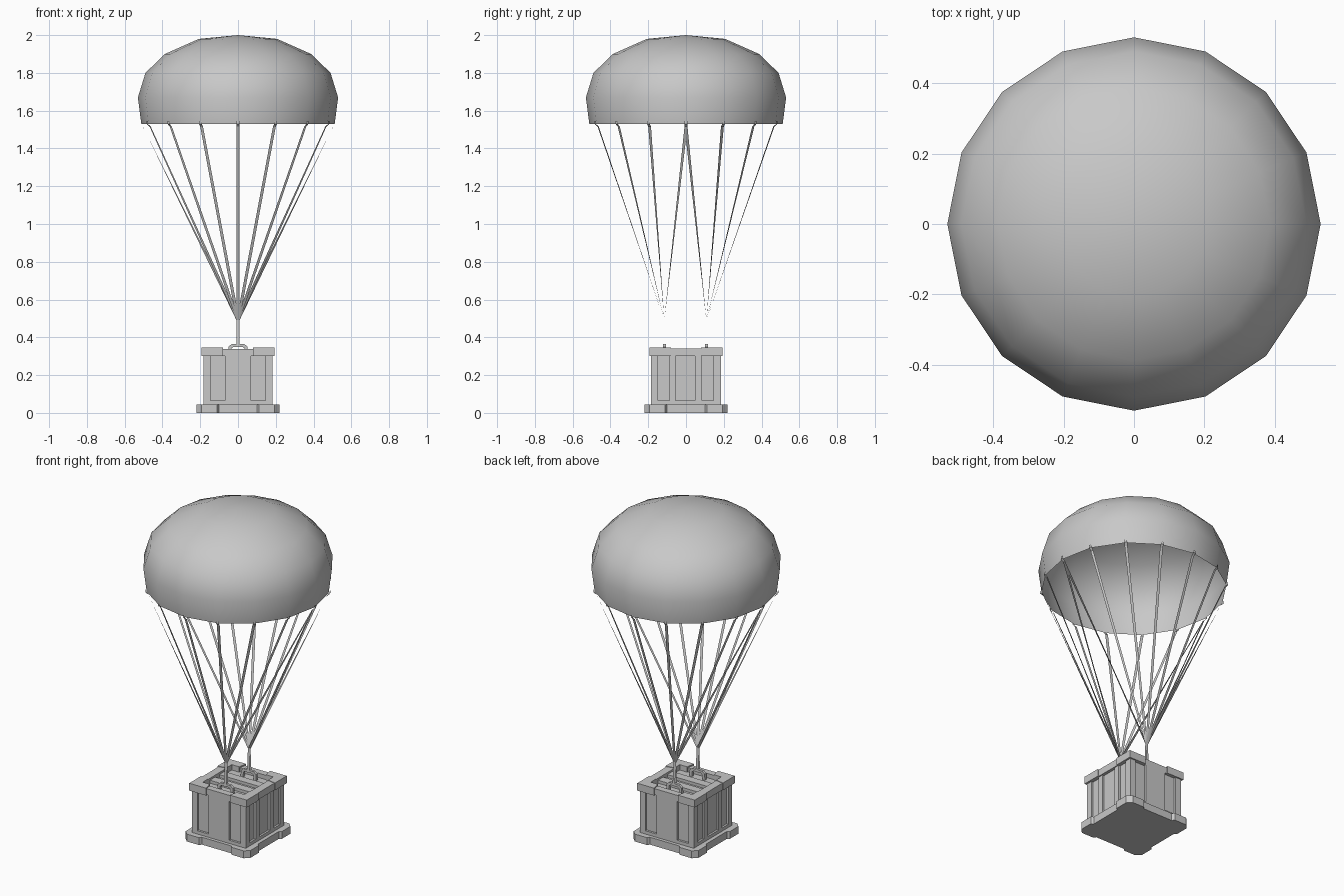
import bpy, bmesh, math
from mathutils import Vector, Matrix

old = bpy.data.objects.get("Cube")
if old:
    bpy.data.objects.remove(old, do_unlink=True)

grey = bpy.data.materials.new("plain grey")
grey.use_nodes = True
COLOUR = (0.58, 0.58, 0.58, 1)
grey.diffuse_color = COLOUR
grey.node_tree.nodes["Principled BSDF"].inputs["Base Color"].default_value = COLOUR


def finish(name, bm, smooth=False):
    mesh = bpy.data.meshes.new(name)
    bm.to_mesh(mesh)
    bm.free()
    mesh.materials.append(grey)
    obj = bpy.data.objects.new(name, mesh)
    bpy.context.collection.objects.link(obj)
    if smooth:
        bpy.ops.object.select_all(action="DESELECT")
        obj.select_set(True)
        bpy.context.view_layer.objects.active = obj
        bpy.ops.object.shade_smooth_by_angle(angle=math.radians(60))


def add_box(bm, x, y, z):
    """Box from (low, high) ranges."""
    size = [r[1] - r[0] for r in (x, y, z)]
    mid = [(r[0] + r[1]) / 2 for r in (x, y, z)]
    bmesh.ops.create_cube(bm, size=1, matrix=Matrix.Translation(mid) @ Matrix.Diagonal((*size, 1)))


def add_prism(bm, outline, shift):
    """Prism over a flat outline of 3D points."""
    face = bm.faces.new([bm.verts.new(p) for p in outline])
    new = bmesh.ops.extrude_face_region(bm, geom=[face])["geom"]
    bmesh.ops.translate(bm, vec=shift, verts=[v for v in new if isinstance(v, bmesh.types.BMVert)])
    bmesh.ops.recalc_face_normals(bm, faces=bm.faces)


def turned(points, quarter, z):
    rot = Matrix.Rotation(quarter * math.pi / 2, 2)
    return [(*(rot @ Vector(p)), z) for p in points]


def add_ribbon(bm, path, sides, width):
    """Flat strap along a path, with a width direction at each point."""
    pairs = []
    for p, side in zip(path, sides):
        half = Vector(side).normalized() * width / 2
        pairs.append((bm.verts.new(Vector(p) - half), bm.verts.new(Vector(p) + half)))
    for (a, b), (c, d) in zip(pairs, pairs[1:]):
        bm.faces.new((a, b, d, c))


# Canopy: open sixteen-sided dome
SIDES = 16
profile = [(0.512, 1.53), (0.53, 1.67), (0.49, 1.80), (0.387, 1.90), (0.207, 1.98)]
bm = bmesh.new()
rings = []
for r, z in profile:
    rings.append([bm.verts.new((r * math.cos(i * math.tau / SIDES), r * math.sin(i * math.tau / SIDES), z))
                  for i in range(SIDES)])
for low, high in zip(rings, rings[1:]):
    for i in range(SIDES):
        j = (i + 1) % SIDES
        bm.faces.new((low[i], low[j], high[j], high[i]))
crown = bm.verts.new((0, 0, 2))
for i in range(SIDES):
    bm.faces.new((rings[-1][i], rings[-1][(i + 1) % SIDES], crown))
finish("canopy", bm, smooth=True)

# Suspension straps: from each rim corner, twisting down to a gathering point
GATHER = {-1: -0.115, 1: 0.108}
bm = bmesh.new()
for i in range(SIDES):
    a = i * math.tau / SIDES
    out = Vector((math.cos(a), math.sin(a), 0))
    tangent = Vector((-math.sin(a), math.cos(a), 0))
    level = Vector((1 if tangent.x >= 0 else -1, 0, 0))
    for s in (-1, 1):
        if s * out.y > -0.01:
            path = [(0, GATHER[s], 0.49), out * 0.503 + Vector((0, 0, 1.515)),
                    out * 0.52 + Vector((0, 0, 1.53)), out * 0.52 + Vector((0, 0, 1.545))]
            add_ribbon(bm, path, (level, tangent, tangent, tangent), 0.016)
finish("suspension_straps", bm)

# Riser straps: looped round each handle
bm = bmesh.new()
for y in GATHER.values():
    path = [(0, y, 0.51), (0, y - 0.01, 0.35), (0, y + 0.01, 0.35), (0, y, 0.51)]
    add_ribbon(bm, path, [(1, 0, 0)] * len(path), 0.016)
finish("riser_straps", bm)

# Crate base: plate with wide chamfered corners
corner = [(0.205, 0.1), (0.219, 0.11), (0.219, 0.192), (0.192, 0.219), (0.11, 0.219), (0.1, 0.205)]
bm = bmesh.new()
add_prism(bm, [p for q in range(4) for p in turned(corner, q, 0)], (0, 0, 0.045))
finish("crate_base", bm)

# Crate body: recessed core
bm = bmesh.new()
add_box(bm, (-0.17, 0.17), (-0.172, 0.172), (0.045, 0.312))
finish("crate_body", bm)

# Wall planks: raised boards and rails around the core
bm = bmesh.new()
HEIGHT = (0.065, 0.3)
for s in (-1, 1):
    end_wall = tuple(sorted((s * 0.165, s * 0.185)))
    side_wall = tuple(sorted((s * 0.165, s * 0.182)))
    add_box(bm, (-0.182, 0.182), end_wall, (0.045, 0.065))
    add_box(bm, side_wall, (-0.185, 0.185), (0.045, 0.065))
    add_box(bm, (-0.182, 0.182), tuple(sorted((s * 0.145, s * 0.185))), (0.3, 0.338))
    add_box(bm, tuple(sorted((s * 0.14, s * 0.188))), (-0.185, 0.185), (0.3, 0.342))
    for board in ((-0.182, -0.145), (-0.07, 0.07), (0.145, 0.182)):
        add_box(bm, board, end_wall, HEIGHT)
    for board in ((-0.185, -0.148), (-0.088, -0.055), (0.048, 0.085), (0.145, 0.185)):
        add_box(bm, side_wall, board, HEIGHT)
finish("wall_planks", bm)

# Lid corners: angled caps
cap = [(0.193, 0.08), (0.193, 0.194), (0.08, 0.194), (0.09, 0.14), (0.14, 0.14), (0.14, 0.09)]
bm = bmesh.new()
for q in range(4):
    add_prism(bm, turned(cap, q, 0.3), (0, 0, 0.045))
finish("lid_corners", bm)

# Lid slats: boards on the sunken top
bm = bmesh.new()
for y in (-0.045, 0.045):
    add_box(bm, (-0.145, 0.145), (y - 0.025, y + 0.025), (0.305, 0.33))
finish("lid_slats", bm)

# Handles: low arches on the lid
inner = [(0.036, 0.31), (0.034, 0.342), (0.024, 0.35)]
outer = [(0.052, 0.31), (0.051, 0.35), (0.034, 0.364)]
half_loop = inner[::-1] + outer
loop = half_loop + [(-x, z) for x, z in reversed(half_loop)]
for name, s in (("front_handle", -1), ("back_handle", 1)):
    bm = bmesh.new()
    add_prism(bm, [(x, GATHER[s] - 0.008, z) for x, z in loop], (0, 0.016, 0))
    finish(name, bm)
